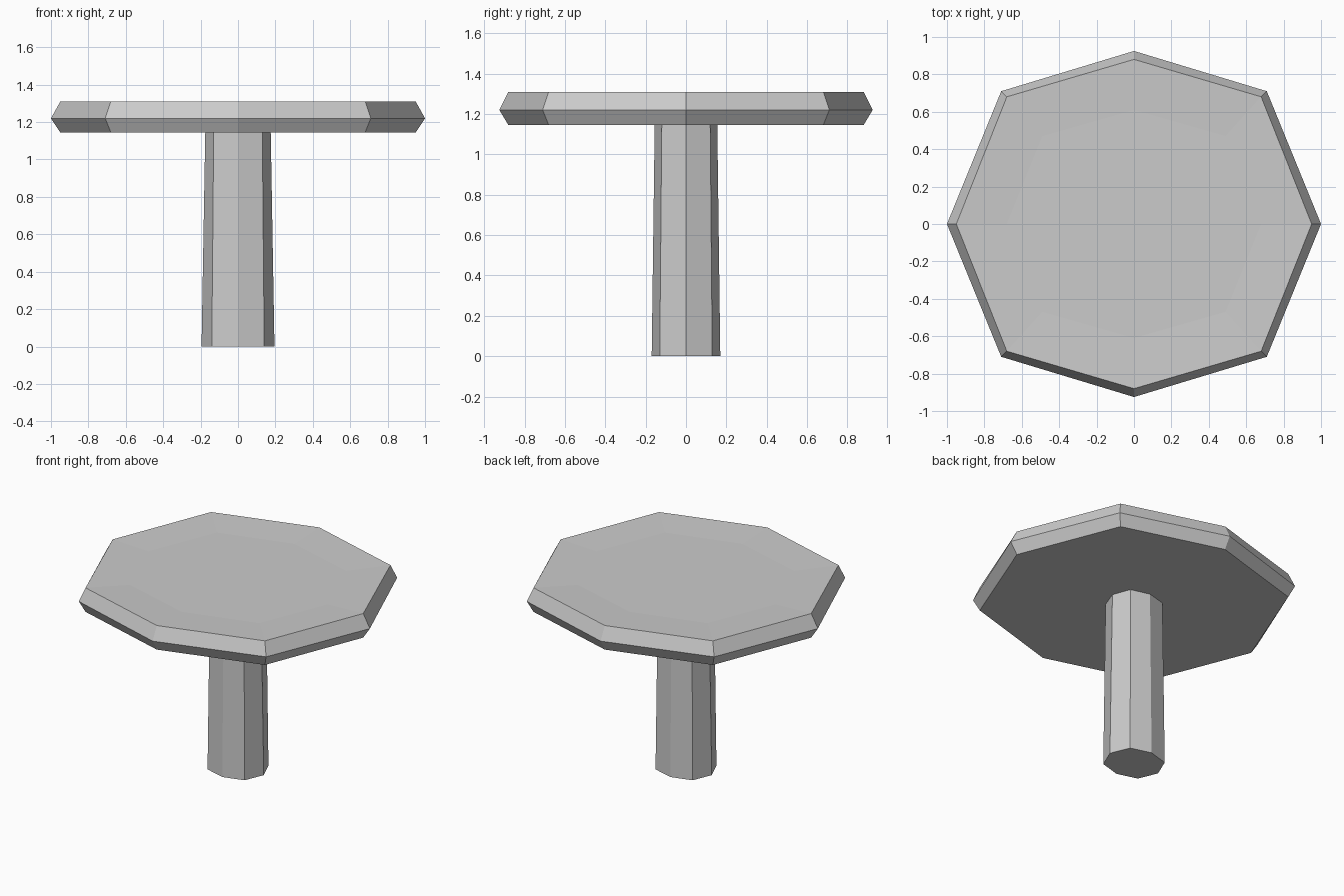
import bpy
import bmesh

cube = bpy.data.objects.get("Cube")
if cube:
    bpy.data.objects.remove(cube)

# One plain grey for the whole table
grey = bpy.data.materials.new("plain_grey")
grey.use_nodes = True
colour = (0.6, 0.6, 0.6, 1)
grey.diffuse_color = colour
grey.node_tree.nodes["Principled BSDF"].inputs["Base Color"].default_value = colour


def octagon(bm, side, dx, dy, front, z):
    """Eight corners: on the x axis, the diagonals and the y axis."""
    corners = [(side, 0), (dx, dy), (0, front), (-dx, dy),
               (-side, 0), (-dx, -dy), (0, -front), (dx, -dy)]
    return [bm.verts.new((x, y, z)) for x, y in corners]


def lofted(name, sections):
    """Join octagonal sections from bottom to top and cap both ends."""
    bm = bmesh.new()
    rings = [octagon(bm, *s) for s in sections]
    for low, high in zip(rings, rings[1:]):
        for i in range(8):
            j = (i + 1) % 8
            bm.faces.new((low[i], low[j], high[j], high[i]))
    bm.faces.new(rings[0][::-1])
    bm.faces.new(rings[-1])
    bmesh.ops.recalc_face_normals(bm, faces=bm.faces)
    mesh = bpy.data.meshes.new(name)
    bm.to_mesh(mesh)
    bm.free()
    mesh.materials.append(grey)
    obj = bpy.data.objects.new(name, mesh)
    bpy.context.collection.objects.link(obj)
    return obj


# Tapered pedestal
lofted("pedestal", [
    (0.195, 0.14, 0.13, 0.17, 0),
    (0.175, 0.13, 0.12, 0.155, 1.145),
])

# Table top: bevelled rim and a very shallow dished centre
lofted("table_top", [
    (0.95, 0.68, 0.68, 0.88, 1.145),
    (1.0, 0.71, 0.71, 0.925, 1.22),
    (0.95, 0.68, 0.68, 0.88, 1.31),
    (0.68, 0.49, 0.47, 0.61, 1.3),
])
